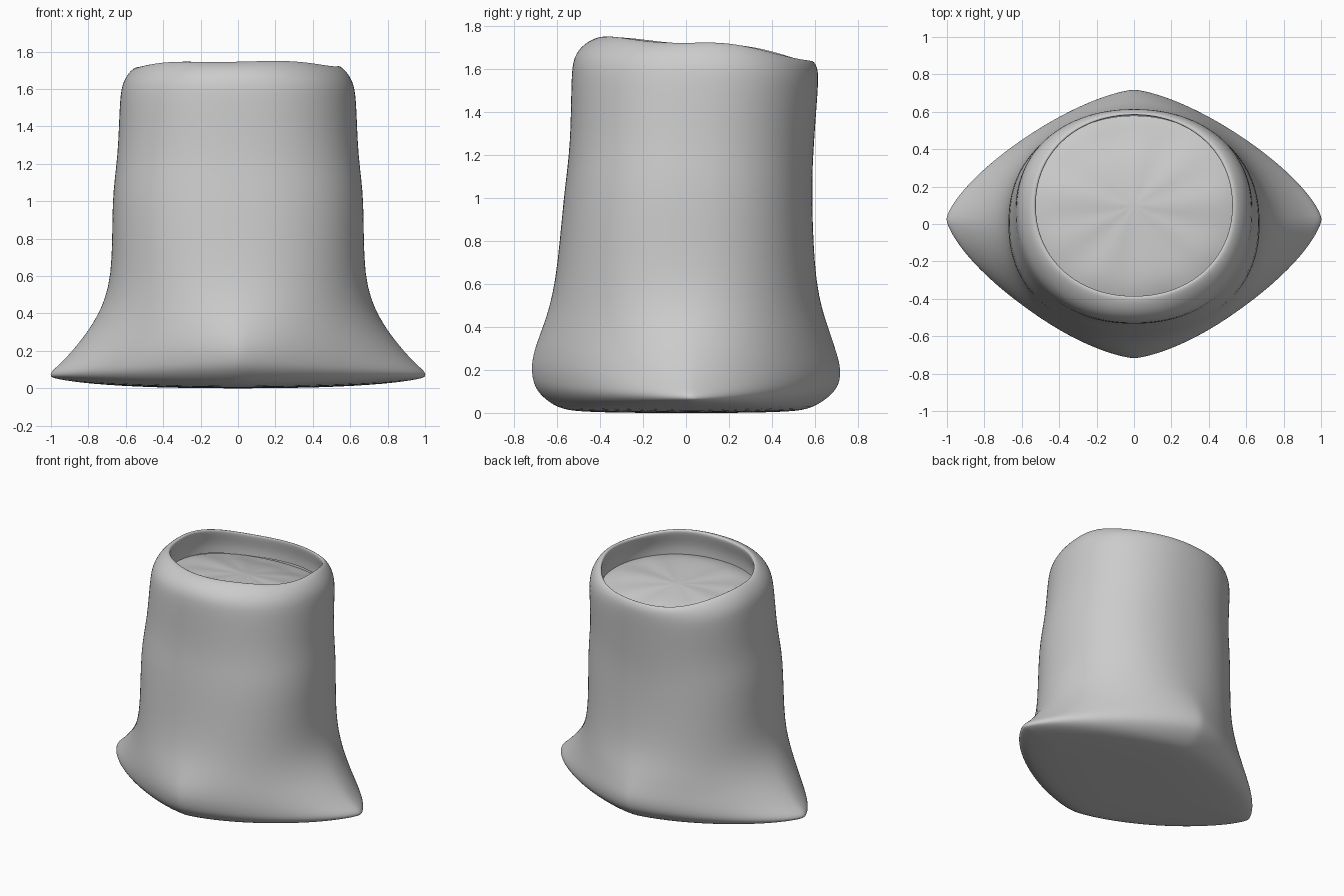
import bpy, bmesh
from math import sin, cos, pi, exp, copysign

if "Cube" in bpy.data.objects:
    bpy.data.objects.remove(bpy.data.objects["Cube"])

SEG = 56


def power(v, p):
    return copysign(abs(v) ** p, v)


def outline(z, half_x, y_front, y_back, n, folds=5, wave=0.0):
    """Pointed (small n) or round outline; the ears droop low down, the mouth tilts back."""
    tilt = min(max((z - 1.1) / 0.6, 0), 1)
    droop = 0.085 * exp(-((z - 0.23) / 0.13) ** 2)
    cy = 0.1 * tilt + 0.03 * exp(-(z / 0.25) ** 2)
    pts = []
    for i in range(SEG):
        a = 2 * pi * i / SEG
        c, s = cos(a), sin(a)
        reach = y_back - cy if s > 0 else cy - y_front
        lean = -0.09 * tilt if s > 0 else 0.03 * tilt
        w = abs(s) ** 1.5
        height = z + lean * w - droop * (1 - w) + wave * sin(folds * a + 0.6)
        pts.append((half_x * power(c, 2 / n), cy + reach * power(s, 2 / n), height))
    return pts


def loft(name, rings, tip):
    """Skin the outlines and close the first one onto a tip point."""
    bm = bmesh.new()
    rows = [[bm.verts.new(p) for p in r] for r in rings]
    centre = bm.verts.new(tip)
    for i in range(SEG):
        j = (i + 1) % SEG
        bm.faces.new((rows[0][i], rows[0][j], centre))
        for lo, hi in zip(rows, rows[1:]):
            bm.faces.new((lo[i], lo[j], hi[j], hi[i]))
    bmesh.ops.recalc_face_normals(bm, faces=bm.faces)
    mesh = bpy.data.meshes.new(name)
    bm.to_mesh(mesh)
    bm.free()
    for p in mesh.polygons:
        p.use_smooth = True
    obj = bpy.data.objects.new(name, mesh)
    bpy.context.collection.objects.link(obj)
    sub = obj.modifiers.new("smooth", 'SUBSURF')
    sub.levels = sub.render_levels = 2


# Flat base, shrunk copies of the lowest outline
base = [outline(0.035 * t ** 3, t, -0.61 * t, 0.60 * t, 1.45) for t in (0.45, 0.8, 0.98)]
for ring, t in zip(base, (0.45, 0.8, 0.98)):
    ring[:] = [(x, y, 0.035 * t * x * x + 0.02 * t ** 6) for x, y, z in ring]

# Cloth wall: height, half width, front y, back y, roundness
wall = [outline(*r) for r in (
    (0.09, 1.01, -0.69, 0.69, 1.42),
    (0.15, 1.0, -0.715, 0.72, 1.4),
    (0.22, 0.945, -0.722, 0.72, 1.45),
    (0.3, 0.855, -0.705, 0.695, 1.58),
    (0.39, 0.755, -0.67, 0.665, 1.8),
    (0.58, 0.668, -0.605, 0.6, 2.2),
    (1.02, 0.678, -0.57, 0.585, 2.25),
    (1.23, 0.642, -0.537, 0.592, 2.2),
    (1.54, 0.634, -0.535, 0.612, 2.2),
    (1.63, 0.62, -0.525, 0.616, 2.15),
    (1.69, 0.585, -0.475, 0.614, 2.1))]

# Rounded rim with the cloth turned down inside
mouth = [outline(z, 0.53 + d, -0.39 - d, 0.585 + d * 0.6, 2.1, 5, 0.005)
         for z, d in ((1.724, 0.015), (1.719, -0.008), (1.68, 0), (1.6, 0.025), (1.53, 0.025))]
loft("sack_cloth", base + wall + mouth, (0, 0.02, 0))

# Slightly domed filling with radiating wrinkles
filling = []
for t in (0.2, 0.5, 0.75, 0.9, 1.0):
    z = 1.58 - 0.045 * t ** 5
    filling.append(outline(z, 0.555 * t, 0.1 - 0.52 * t, 0.1 + 0.48 * t, 2.1, 9, 0.02 * t * (1 - t)))
    filling[-1][:] = [(x, y, h if t > 0.6 else z + (h - z) * t) for x, y, h in filling[-1]]
loft("sack_filling", filling, (0, 0.1, 1.58))
